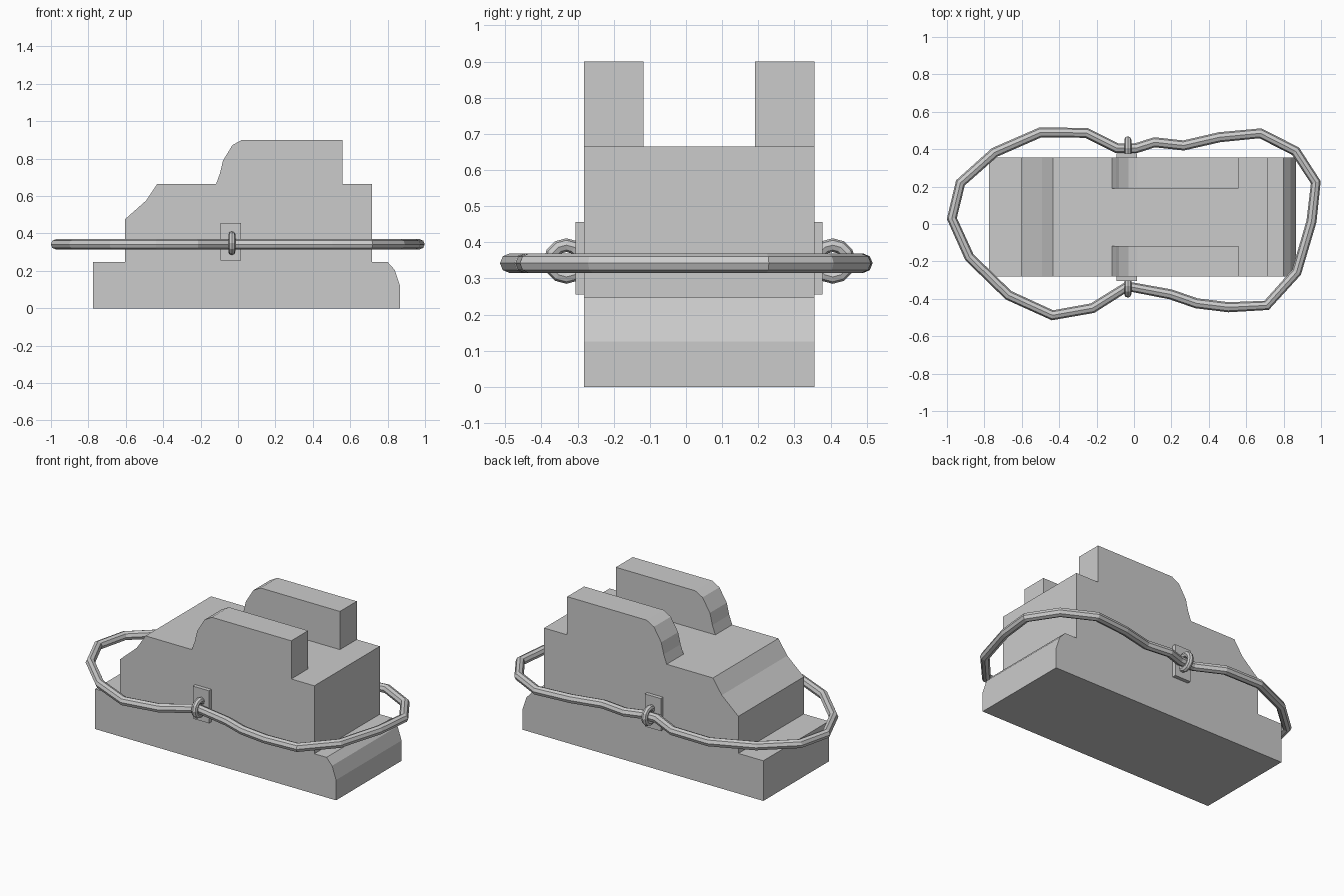
import bpy, bmesh
from math import radians

if "Cube" in bpy.data.objects:
    bpy.data.objects.remove(bpy.data.objects["Cube"])


def extrude_profile(name, profile, y0, y1):
    """Extrude an x/z outline between two y positions."""
    bm = bmesh.new()
    face = bm.faces.new([bm.verts.new((x, y0, z)) for x, z in profile])
    new = bmesh.ops.extrude_face_region(bm, geom=[face])["geom"]
    verts = [v for v in new if isinstance(v, bmesh.types.BMVert)]
    bmesh.ops.translate(bm, verts=verts, vec=(0, y1 - y0, 0))
    bmesh.ops.recalc_face_normals(bm, faces=bm.faces)
    mesh = bpy.data.meshes.new(name)
    bm.to_mesh(mesh)
    bm.free()
    obj = bpy.data.objects.new(name, mesh)
    bpy.context.collection.objects.link(obj)
    return obj


FRONT, BACK = -0.282, 0.355

# Main block with stepped base, sloped nose and rounded toe
extrude_profile("body", [
    (-0.775, 0), (0.865, 0), (0.865, 0.125), (0.838, 0.205), (0.80, 0.247),
    (0.717, 0.247), (0.717, 0.665), (-0.432, 0.665), (-0.492, 0.575),
    (-0.605, 0.475), (-0.605, 0.247), (-0.775, 0.247)], FRONT, BACK)

# Two raised cheeks on top
cheek = [(0.56, 0.665), (0.56, 0.90), (0.02, 0.90), (-0.03, 0.872),
         (-0.08, 0.79), (-0.097, 0.72), (-0.117, 0.665)]
extrude_profile("front_cheek", cheek, FRONT, -0.118)
extrude_profile("back_cheek", cheek, 0.191, BACK)

# Side plates and rope eyes
plate = [(-0.093, 0.256), (0.016, 0.256), (0.016, 0.456), (-0.093, 0.456)]
for side, y0, y1, eye_y in (("front", FRONT - 0.024, FRONT, -0.331),
                            ("back", BACK, BACK + 0.023, 0.406)):
    extrude_profile(side + "_plate", plate, y0, y1)
    bpy.ops.mesh.primitive_torus_add(
        major_segments=12, minor_segments=8, major_radius=0.044,
        minor_radius=0.019, location=(-0.033, eye_y, 0.348),
        rotation=(0, radians(90), 0))
    bpy.context.object.name = side + "_eye"

# Closed rope loop threaded through both eyes
path = [
    (-0.09, 0.405), (-0.254, 0.487), (-0.50, 0.49), (-0.745, 0.383),
    (-0.928, 0.22), (-0.974, 0.03), (-0.88, -0.178), (-0.671, -0.381),
    (-0.436, -0.488), (-0.222, -0.45), (-0.035, -0.333), (0.195, -0.376),
    (0.334, -0.424), (0.505, -0.445), (0.709, -0.435), (0.869, -0.258),
    (0.949, 0.014), (0.972, 0.223), (0.864, 0.389), (0.676, 0.485),
    (0.457, 0.464), (0.265, 0.42), (0.11, 0.437), (0.01, 0.405)]
curve = bpy.data.curves.new("rope", "CURVE")
curve.dimensions = "3D"
curve.bevel_depth = 0.027
curve.bevel_resolution = 2
spline = curve.splines.new("POLY")
spline.points.add(len(path) - 1)
for point, (x, y) in zip(spline.points, path):
    point.co = (x, y, 0.342, 1)
spline.use_cyclic_u = True
spline.use_smooth = False
rope = bpy.data.objects.new("rope", curve)
bpy.context.collection.objects.link(rope)
